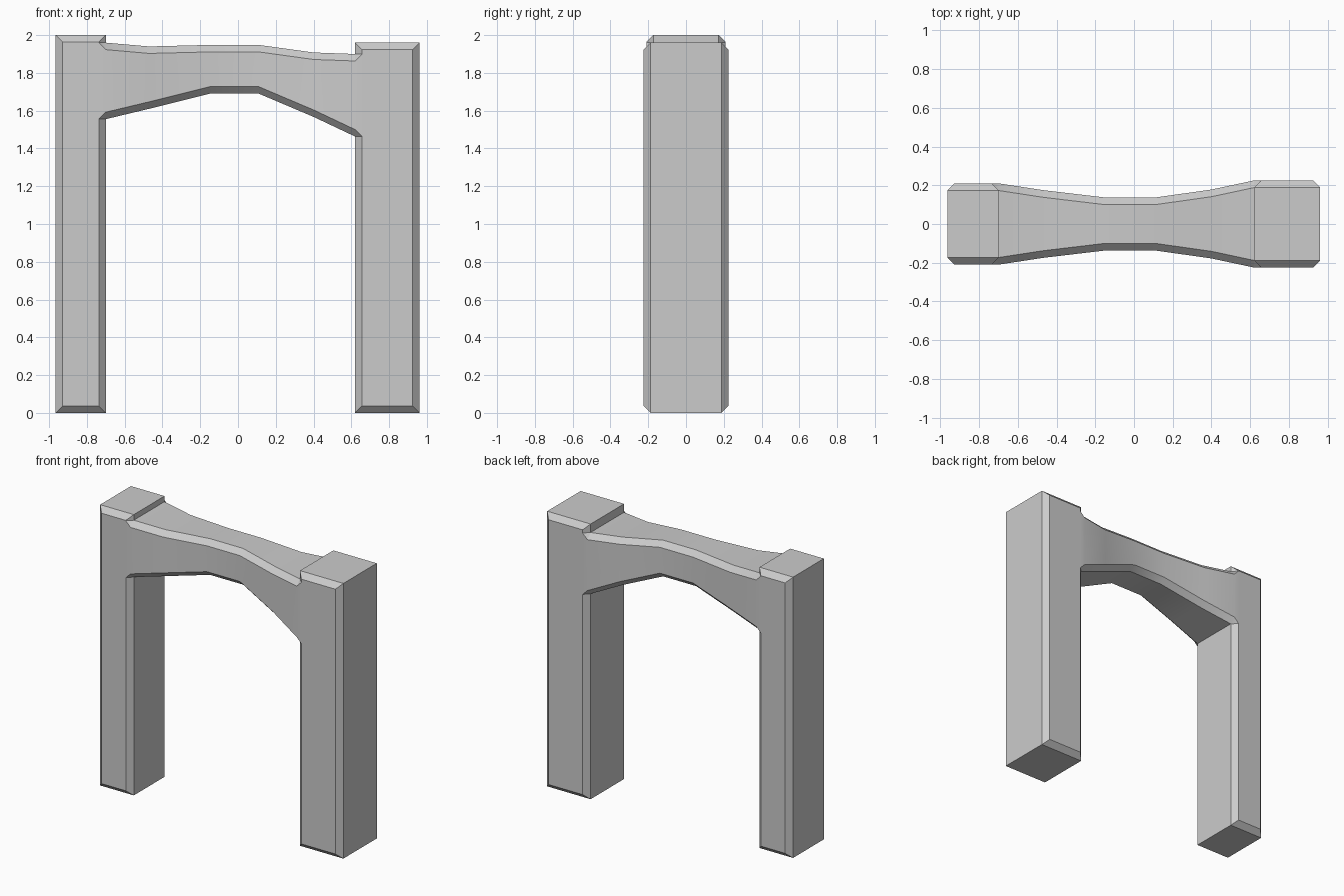
import bpy, bmesh

if "Cube" in bpy.data.objects:
    bpy.data.objects.remove(bpy.data.objects["Cube"])

C = 0.037  # chamfer width

# Beam stations: x, half depth, top z, underside z
BEAM = [(-0.70, 0.21, 1.96, 1.555), (-0.47, 0.175, 1.94, 1.61),
        (-0.15, 0.137, 1.948, 1.69), (0.11, 0.137, 1.948, 1.69),
        (0.40, 0.178, 1.908, 1.567), (0.62, 0.225, 1.90, 1.463)]


def half_depth(x):
    if x <= BEAM[0][0]:
        return BEAM[0][1]
    for a, b in zip(BEAM, BEAM[1:]):
        if x <= b[0]:
            return a[1] + (b[1] - a[1]) * (x - a[0]) / (b[0] - a[0])
    return BEAM[-1][1]


# Outline: x, z and the chamfer offset(s) of that corner (inner corners have two)
top = [(x, t, [(0, -C)]) for x, d, t, b in BEAM]
under = [(x, b, [(0, C)]) for x, d, t, b in reversed(BEAM)]
top[0][2].insert(0, (-C, 0))
top[-1][2].append((C, 0))
under[0][2].insert(0, (C, 0))
under[-1][2].append((-C, 0))
outline = ([(-0.965, 0, [(C, C)]), (-0.965, 2.0, [(C, -C)]), (-0.70, 2.0, [(-C, -C)])]
           + top
           + [(0.62, 1.96, [(C, -C)]), (0.962, 1.96, [(-C, -C)]),
              (0.962, 0, [(-C, C)]), (0.62, 0, [(C, C)])]
           + under + [(-0.70, 0, [(-C, C)])])
N = len(outline)
bm = bmesh.new()


def build_side(s):
    """Chamfer strip and face panels of one side (s = -1 front, 1 back)."""
    rim = [bm.verts.new((x, s * (half_depth(x) - C), z)) for x, z, o in outline]
    F = [[bm.verts.new((x + dx, s * half_depth(x), z + dz)) for dx, dz in o]
         for x, z, o in outline]
    for i in range(N):
        j = (i + 1) % N
        bm.faces.new((rim[i], F[i][-1], F[j][0], rim[j]))
        if len(F[i]) == 2:
            bm.faces.new((rim[i], F[i][0], F[i][1]))
    # Pillar faces
    for ids in ((0, 1, 2, 3, 18, 19), (8, 9, 10, 11, 12, 13)):
        bm.faces.new([v for k in ids for v in F[k]])
    # Beam faces
    for i in range(3, 8):
        bm.faces.new((F[i][-1], F[i + 1][0], F[20 - i][-1], F[21 - i][0]))
    return rim


front, back = build_side(-1), build_side(1)

# Outer walls, tops, soffit and feet
for i in range(N):
    j = (i + 1) % N
    bm.faces.new((front[i], front[j], back[j], back[i]))
bmesh.ops.recalc_face_normals(bm, faces=bm.faces)

mesh = bpy.data.meshes.new("stone_archway")
bm.to_mesh(mesh)
bm.free()
arch = bpy.data.objects.new("stone_archway", mesh)
bpy.context.collection.objects.link(arch)
bpy.context.view_layer.objects.active = arch
arch.select_set(True)
bpy.ops.object.shade_smooth_by_angle(angle=0.45)
